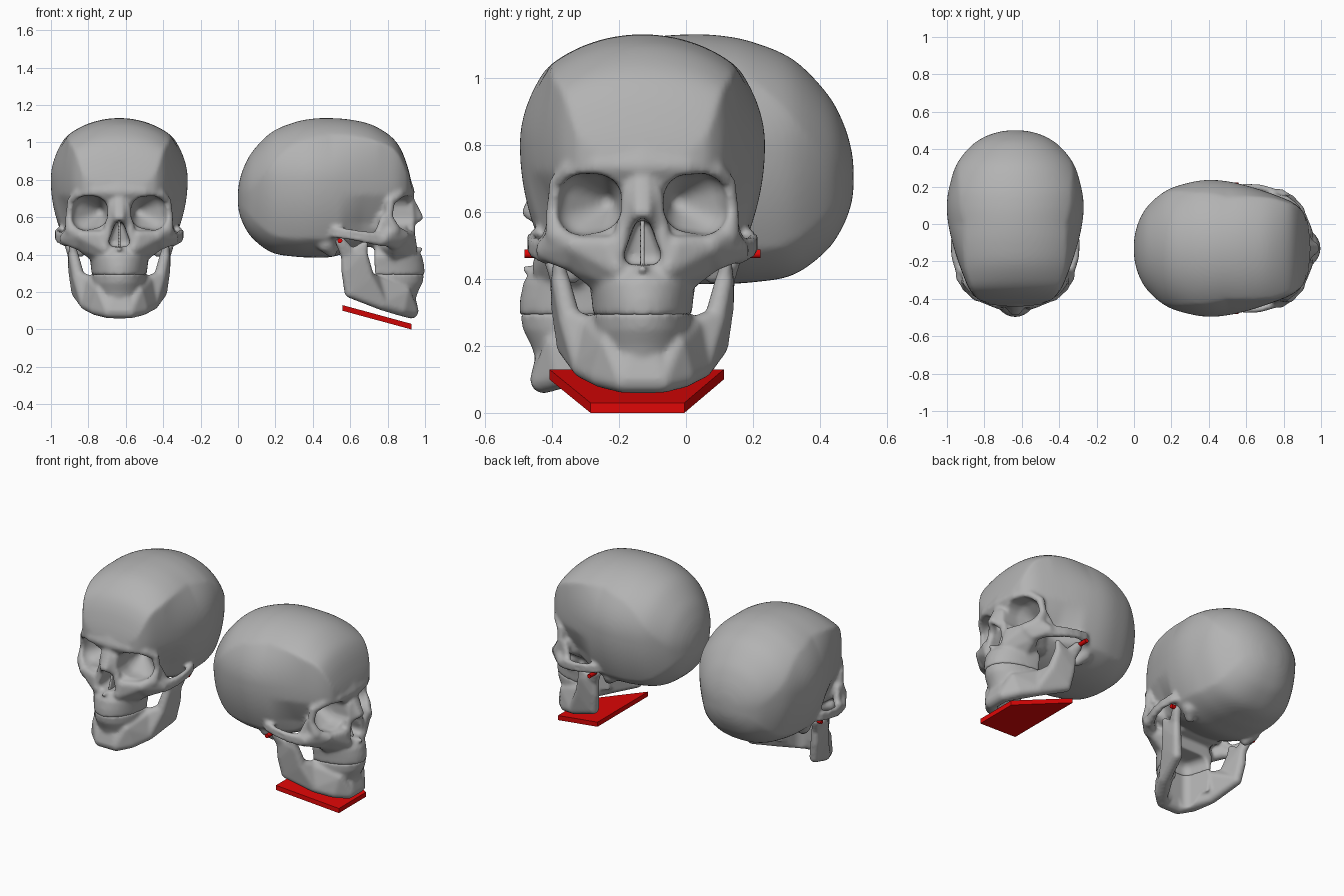
import bpy, bmesh, math
from mathutils import Vector, Matrix

if "Cube" in bpy.data.objects:
    bpy.data.objects.remove(bpy.data.objects["Cube"])


def material(name, rgb):
    m = bpy.data.materials.new(name)
    m.use_nodes = True
    m.diffuse_color = (*rgb, 1)
    m.node_tree.nodes["Principled BSDF"].inputs["Base Color"].default_value = (*rgb, 1)
    return m


bone = material("bone grey", (0.45, 0.45, 0.45))
red = material("marker red", (0.74, 0.002, 0.002))

# Evenly spread directions used for every rounded lump
DIRS = []
for i in range(90):
    z = 1 - (2 * i + 1) / 90
    r, a = math.sqrt(1 - z * z), i * math.pi * (3 - math.sqrt(5))
    DIRS.append(Vector((r * math.cos(a), r * math.sin(a), z)))


def hull(bm, balls):
    """Convex skin around balls given as (x, y, z, radius)."""
    verts = [bm.verts.new(Vector(b[:3]) + d * b[3]) for b in balls for d in DIRS]
    bmesh.ops.convex_hull(bm, input=verts)
    loose = [v for v in verts if v.is_valid and not v.link_faces]
    bmesh.ops.delete(bm, geom=loose, context='VERTS')


def flip(balls):
    return [(-x, y, z, r) for x, y, z, r in balls]


def pair(bm, balls):
    hull(bm, balls)
    hull(bm, flip(balls))


def across(bm, balls):
    hull(bm, balls + flip(balls))


def chain(bm, balls):
    for a, b in zip(balls, balls[1:]):
        pair(bm, [a, b])


def loft(bm, rings):
    rows = [[bm.verts.new(p) for p in ring] for ring in rings]
    n = len(rows[0])
    for a, b in zip(rows, rows[1:]):
        for i in range(n):
            j = (i + 1) % n
            bm.faces.new((a[i], a[j], b[j], b[i]))
    bm.faces.new(rows[0])
    bm.faces.new(rows[-1])


def smooth_rows(rows, steps):
    """Catmull-Rom blend between rows of numbers."""
    out, last = [], len(rows) - 1
    for i in range(last):
        quad = [Vector(rows[min(max(k, 0), last)]) for k in range(i - 1, i + 3)]
        for s in range(steps):
            t, (p, a, b, q) = s / steps, quad
            out.append(a + (b - p) * (t / 2) + (p * 2 - a * 5 + b * 4 - q) * (t * t / 2)
                       + (a * 3 - p - b * 3 + q) * (t ** 3 / 2))
    return out + [Vector(rows[-1])]


def power(v, e):
    return math.copysign(abs(v) ** e, v)


def clamp(v):
    return max(0, min(1, v))


def braincase_ring(y, w, side, top, bottom):
    mid = bottom + 0.55 * (top - bottom)
    ring = []
    for i in range(96):
        a = i * math.tau / 96
        s = math.sin(a)
        e = 1 if s > 0 else 0.84
        z = mid + power(s, e) * ((top - mid) if s > 0 else (mid - bottom))
        # gently bulging temple walls meeting the dome in a ridge, hollow lower down
        bulge = (0.5 + clamp((y + 0.25) / 0.25)) if z > 0.8 else 0.7
        wall = side - bulge * (z - 0.8) ** 2
        wall *= 1 - 0.14 * clamp((0.72 - z) / 0.15) * clamp((-0.05 - y) / 0.12)
        x = w * power(math.cos(a), e)
        ring.append((max(-wall, min(wall, x)), y, z))
    return ring


def tooth_ring(z, w, front):
    back = -0.23
    return [(w * math.cos(a), back + (front - back) * math.sin(a) ** 0.85, z)
            for a in (i * math.pi / 32 for i in range(33))]


def helper(name, bm):
    bmesh.ops.recalc_face_normals(bm, faces=bm.faces)
    me = bpy.data.meshes.new(name)
    bm.to_mesh(me)
    bm.free()
    ob = bpy.data.objects.new(name, me)
    bpy.context.collection.objects.link(ob)
    ob.hide_render = True
    return ob


def fuse(ob, cutters, voxel, rounds):
    """Weld overlapping lumps, carve the cutters, soften; return the mesh."""
    def remesh():
        m = ob.modifiers.new("weld", 'REMESH')
        m.mode, m.voxel_size = 'VOXEL', voxel
    remesh()
    for c in cutters:
        m = ob.modifiers.new("carve", 'BOOLEAN')
        m.operation, m.solver, m.object = 'DIFFERENCE', 'EXACT', c
    remesh()
    m = ob.modifiers.new("soften", 'SMOOTH')
    m.factor, m.iterations = 0.5, rounds
    dg = bpy.context.evaluated_depsgraph_get()
    me = bpy.data.meshes.new_from_object(ob.evaluated_get(dg))
    me.materials.clear()
    me.materials.append(bone)
    me.polygons.foreach_set("use_smooth", [True] * len(me.polygons))
    return me


# Braincase
bm = bmesh.new()
loft(bm, [braincase_ring(*s) for s in smooth_rows((
    (.501, .015, .02, .715, .69), (.495, .075, .08, .78, .63), (.47, .155, .16, .865, .56),
    (.42, .235, .235, .955, .485), (.32, .33, .313, 1.055, .412), (.2, .385, .352, 1.107, .39),
    (.1, .4, .366, 1.127, .385), (0, .4, .358, 1.13, .388), (-.1, .4, .336, 1.122, .42),
    (-.2, .385, .305, 1.1, .47), (-.28, .36, .276, 1.06, .55), (-.34, .33, .25, 1.01, .62),
    (-.38, .28, .222, .945, .66), (-.41, .215, .185, .86, .68), (-.427, .13, .12, .79, .7)), 5)])
pair(bm, [(.23, .03, .46, .05), (.21, 0, .415, .03)])
# Face core and brow
across(bm, [(.12, -.3, .72, .06), (.2, -.27, .68, .05), (.19, -.26, .55, .05),
            (.1, -.2, .5, .06), (.1, -.35, .5, .05), (.08, -.36, .66, .04)])
inner, middle, outer = [[(0, -.398, .785, .03), (0, -.413, .735, .033)],
                        [(.12, -.385, .78, .03), (.13, -.4, .737, .034)],
                        [(.2, -.34, .765, .026), (.215, -.358, .723, .03)]]
pair(bm, inner + middle)
pair(bm, middle + outer)
chain(bm, [(.215, -.358, .723, .03), (.256, -.315, .685, .024), (.265, -.305, .6, .024), (.25, -.33, .53, .04)])
# Cheekbone and arch
pair(bm, [(.25, -.33, .53, .035), (.285, -.28, .485, .035), (.2, -.38, .5, .035), (.22, -.34, .455, .03)])
pair(bm, [(.25, -.31, .56, .025), (.28, -.25, .515, .022), (.262, -.28, .6, .018)])
for dz in (-.014, .014):
    chain(bm, [(.288, -.27, .482 + dz, .025), (.324, -.18, .494 + dz, .018), (.331, -.1, .508 + dz, .016),
               (.317, -.03, .518 + dz, .018), (.265, .02, .53 + dz, .028)])
# Upper jaw and nose
pair(bm, [(.2, -.38, .5, .03), (.1, -.42, .5, .03), (.075, -.43, .43, .03), (.13, -.38, .42, .03),
          (.12, -.3, .45, .05), (.2, -.33, .45, .035), (.14, -.33, .405, .035)])
chain(bm, [(.07, -.425, .48, .025), (.035, -.42, .66, .025)])
pair(bm, [(.01, -.476, .599, .016), (.045, -.42, .56, .02), (.04, -.41, .66, .02), (.01, -.425, .69, .02)])
loft(bm, [tooth_ring(*s) for s in ((.292, .148, -.498), (.34, .152, -.496), (.39, .16, -.485),
                                   (.415, .145, -.467), (.46, .13, -.43))])
hull(bm, [(0, -.44, .43, .018), (0, -.48, .428, .012)])
cranium_base = helper("cranium base", bm)

# Sockets, nose opening, mouth hollow
bm = bmesh.new()
pair(bm, [(x, y, z, .072) for y in (-.6, -.34) for x, z in
          ((.134, .641), (.178, .643), (.134, .612), (.184, .603))] + [(.11, -.24, .63, .03)])
socket_cut = helper("socket cutter", bm)
bm = bmesh.new()
across(bm, [b for y in (-.6, -.36) for b in ((.004, y, .555, .02), (.028, y, .47, .028))])
nose_cut = helper("nose cutter", bm)
bm = bmesh.new()
across(bm, [b for z in (-.1, .32) for b in ((.04, -.33, z, .05), (.11, -.1, z, .05), (.11, .1, z, .05))])
mouth_cut = helper("mouth cutter", bm)

# Lower jaw
bm = bmesh.new()
loft(bm, [tooth_ring(*s) for s in ((.297, .147, -.495), (.25, .147, -.487),
                                   (.2, .142, -.462), (.15, .13, -.445))])
across(bm, [(.055, -.425, .098, .04), (.03, -.41, .18, .035)])
low, high = (.175, -.27, .138, .036), (.155, -.24, .255, .033)
angle, bend = (.225, -.1, .2, .032), (.218, -.195, .28, .034)
pair(bm, [(.055, -.425, .098, .04), (.1, -.39, .2, .035), (.12, -.37, .112, .038), low, high])
pair(bm, [low, high, angle, bend])
pair(bm, [angle, bend, (.245, -.08, .31, .028), (.25, -.075, .4, .026), (.245, -.168, .4, .027)])
pair(bm, [(.25, -.075, .39, .024), (.25, -.11, .41, .022), (.27, -.048, .468, .028)])
pair(bm, [(.245, -.168, .4, .025), (.25, -.11, .41, .022), (.25, -.18, .46, .016)])
jaw_base = helper("jaw base", bm)

bm = bmesh.new()
hull(bm, [(0, -.42, .44, .007), (0, -.35, .44, .007), (0, -.38, .57, .007), (0, -.35, .57, .007)])
septum_base = helper("septum base", bm)

cranium = fuse(cranium_base, [socket_cut, nose_cut, mouth_cut], .0095, 5)
jaw = fuse(jaw_base, [mouth_cut], .008, 5)
septum = fuse(septum_base, [], .005, 1)
for ob in (cranium_base, socket_cut, nose_cut, mouth_cut, jaw_base, septum_base):
    bpy.data.objects.remove(ob)


def place(name, me, matrix):
    ob = bpy.data.objects.new(name, me)
    ob.matrix_world = matrix
    bpy.context.collection.objects.link(ob)


# Two skulls, one turned sideways, each with a red pin through the jaw joint
poses = {"front": (Matrix.Translation((-.635, 0, 0)), .315),
         "side": (Matrix.Translation((.5, -.13, 0)) @ Matrix.Rotation(math.pi / 2, 4, 'Z'), .352)}
for side, (pose, reach) in poses.items():
    for part, me in (("cranium", cranium), ("jaw", jaw), ("septum", septum)):
        place(side + "_" + part, me, pose)
    bm = bmesh.new()
    bmesh.ops.create_cone(bm, cap_ends=True, segments=24, radius1=.013, radius2=.013, depth=2 * reach,
                          matrix=Matrix.Translation((0, -.045, .475)) @ Matrix.Rotation(math.pi / 2, 4, 'Y'))
    me = bpy.data.meshes.new("joint pin")
    bm.to_mesh(me)
    bm.free()
    me.materials.append(red)
    place(side + "_joint_pin", me, pose)

# Sloping red plate beneath the sideways jaw
bm = bmesh.new()
loft(bm, [[(-.278, -.06, .13 - t), (.243, -.06, .13 - t), (.125, -.428, .03 - t), (-.155, -.428, .03 - t)]
          for t in (0, .03)])
bmesh.ops.recalc_face_normals(bm, faces=bm.faces)
me = bpy.data.meshes.new("jaw plate")
bm.to_mesh(me)
bm.free()
me.materials.append(red)
place("jaw_plate", me, poses["side"][0])
